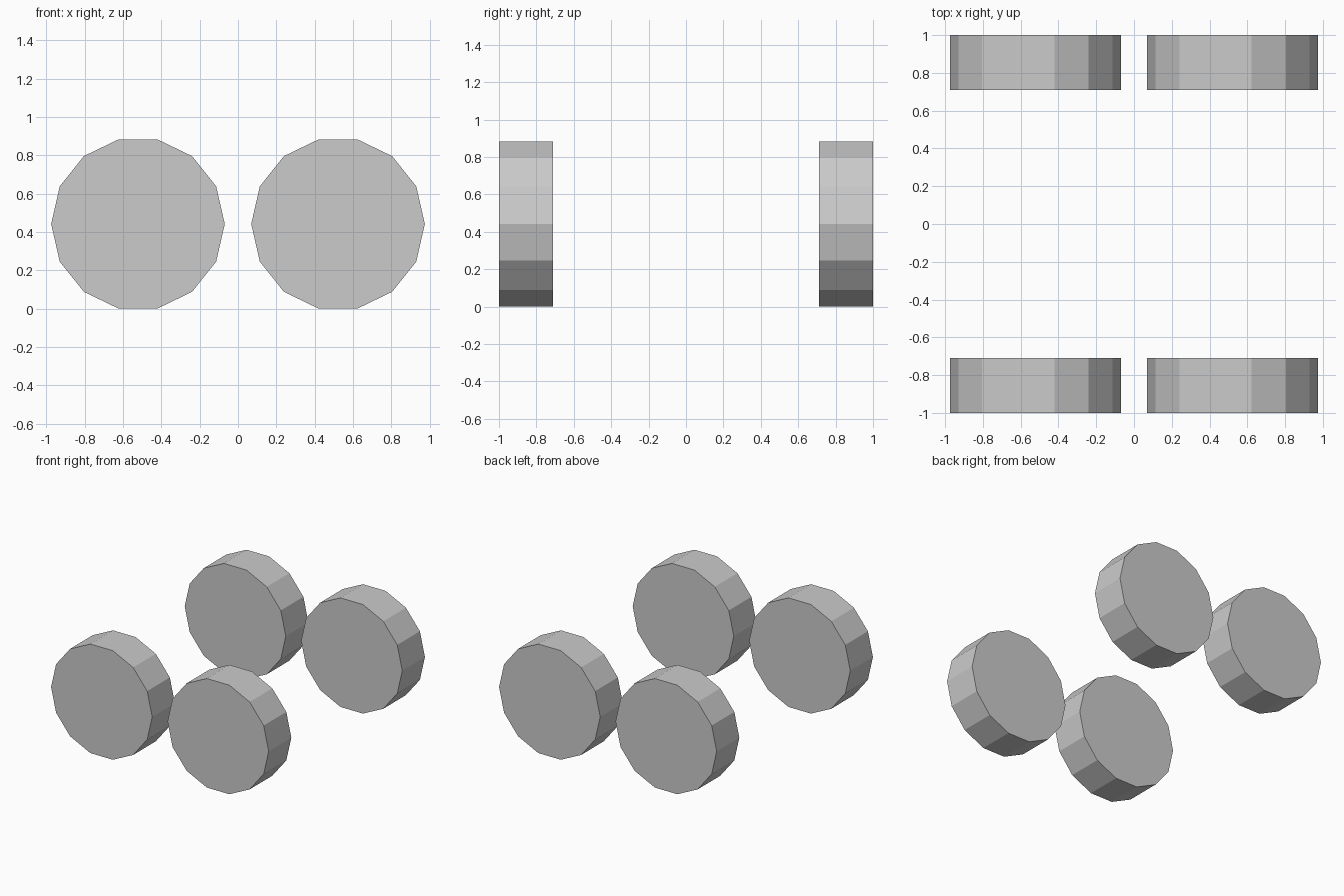
import bpy
import bmesh
from math import cos, sin, tau, pi

if "Cube" in bpy.data.objects:
    bpy.data.objects.remove(bpy.data.objects["Cube"])

SIDES = 14
RADIUS = 0.453
WIDTH = 0.29
CENTRE_X = 0.522
CENTRE_Y = 1.0 - WIDTH / 2
CENTRE_Z = RADIUS * cos(pi / SIDES)  # rests on a flat tread


def wheel(name, x, y):
    # Low-poly disc extruded along y, with a corner at each side
    bm = bmesh.new()
    rim = [bm.verts.new((RADIUS * cos(tau * i / SIDES), -WIDTH / 2,
                         RADIUS * sin(tau * i / SIDES))) for i in range(SIDES)]
    disc = bm.faces.new(rim)
    ext = bmesh.ops.extrude_face_region(bm, geom=[disc], use_keep_orig=True)
    moved = [v for v in ext["geom"] if isinstance(v, bmesh.types.BMVert)]
    bmesh.ops.translate(bm, verts=moved, vec=(0, WIDTH, 0))
    bmesh.ops.recalc_face_normals(bm, faces=bm.faces)
    mesh = bpy.data.meshes.new(name)
    bm.to_mesh(mesh)
    bm.free()
    obj = bpy.data.objects.new(name, mesh)
    obj.location = (x, y, CENTRE_Z)
    bpy.context.collection.objects.link(obj)


# Four wheels, one at each corner
for end, sy in (("front", -1), ("back", 1)):
    for side, sx in (("left", -1), ("right", 1)):
        wheel(f"wheel_{end}_{side}", sx * CENTRE_X, sy * CENTRE_Y)
